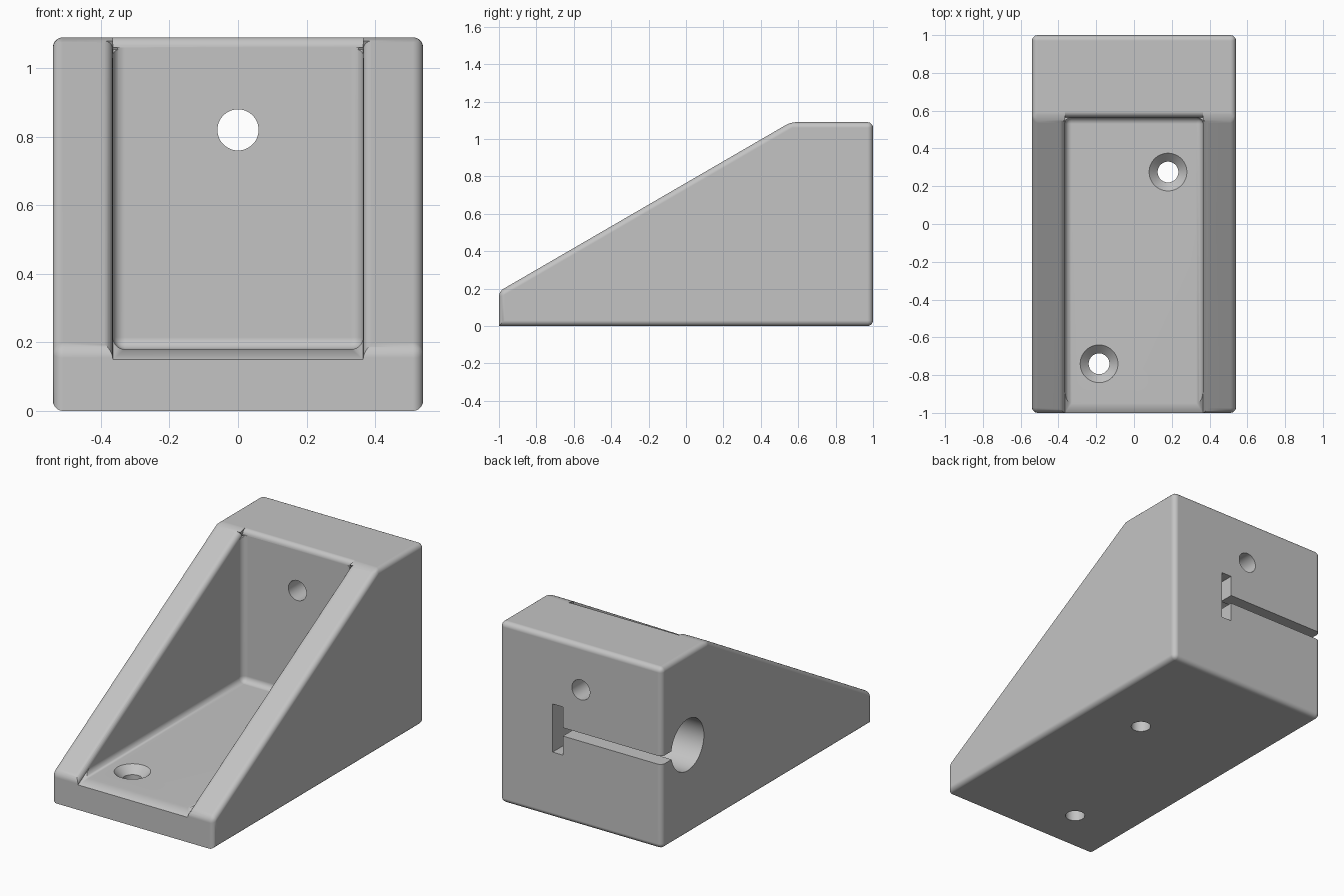
import bpy, bmesh, math
from mathutils import Matrix, Vector

if "Cube" in bpy.data.objects:
    bpy.data.objects.remove(bpy.data.objects["Cube"])

HALF_W, HEIGHT, FLOOR, LIP = 0.54, 1.09, 0.18, 0.185
SHOULDER_Y, INNER_X, ROUND = 0.56, 0.365, 0.03
SIDE_FRAME = ((0, 1, 0), (0, 0, 1), (1, 0, 0))   # profile in y-z, extruded along x


def finish(name, bm):
    bmesh.ops.recalc_face_normals(bm, faces=bm.faces)
    mesh = bpy.data.meshes.new(name)
    bm.to_mesh(mesh)
    bm.free()
    obj = bpy.data.objects.new(name, mesh)
    bpy.context.collection.objects.link(obj)
    return obj


def prism(points, start, end, axes, origin=(0, 0, 0)):
    """Extrude a 2D profile along the third axis of a frame."""
    u, v, w = (Vector(a) for a in axes)
    origin = Vector(origin)
    bm = bmesh.new()
    rings = [[bm.verts.new(origin + u * a + v * b + w * d) for a, b in points]
             for d in (start, end)]
    bm.faces.new(rings[0])
    bm.faces.new(rings[1])
    n = len(points)
    for i in range(n):
        j = (i + 1) % n
        bm.faces.new((rings[0][i], rings[0][j], rings[1][j], rings[1][i]))
    bmesh.ops.recalc_face_normals(bm, faces=bm.faces)
    return bm


def box(lo, hi):
    return prism([(lo[1], lo[2]), (hi[1], lo[2]), (hi[1], hi[2]), (lo[1], hi[2])],
                 lo[0], hi[0], SIDE_FRAME)


def round_edges(bm, width, keep=lambda e: True):
    bmesh.ops.bevel(bm, geom=[e for e in bm.edges if keep(e)], offset=width,
                    segments=5, profile=0.5, affect='EDGES')
    return bm


def cylinder(center, r1, r2, depth, axis='Z'):
    turn = {'X': Matrix.Rotation(math.pi / 2, 4, 'Y'),
            'Y': Matrix.Rotation(math.pi / 2, 4, 'X'), 'Z': Matrix()}[axis]
    bm = bmesh.new()
    bmesh.ops.create_cone(bm, cap_ends=True, segments=48, radius1=r1, radius2=r2,
                          depth=depth, matrix=Matrix.Translation(center) @ turn)
    return bm


def quarter(cx, cy, r, a0, a1, n=6):
    return [(cx + r * math.cos(math.radians(a0 + (a1 - a0) * i / n)),
             cy + r * math.sin(math.radians(a0 + (a1 - a0) * i / n))) for i in range(n + 1)]


def cut(target, bm):
    cutter = finish("cutter", bm)
    cutter.hide_render = True
    mod = target.modifiers.new("cut", 'BOOLEAN')
    mod.operation, mod.solver, mod.object = 'DIFFERENCE', 'EXACT', cutter
    bpy.context.view_layer.objects.active = target
    bpy.ops.object.modifier_apply(modifier=mod.name)
    bpy.data.objects.remove(cutter)


# Wedge body, rounded everywhere except the front bottom edge
outline = [(-1, 0), (1, 0), (1, HEIGHT), (SHOULDER_Y, HEIGHT), (-1, LIP)]
body = finish("wedge_bracket", round_edges(
    prism(outline, -HALF_W, HALF_W, SIDE_FRAME), ROUND,
    lambda e: not all(v.co.y < -0.99 and v.co.z < 0.01 for v in e.verts)))

# Open pocket with filleted floor
cut(body, round_edges(box((-INNER_X, -1.3, FLOOR), (INNER_X, 0.565, 1.4)), 0.035))

# Rounded rim along the two sloping walls
slope = math.atan2(HEIGHT - LIP, SHOULDER_Y + 1)
s, c = math.sin(slope), math.cos(slope)
half = quarter(INNER_X + ROUND, -ROUND, ROUND, 180, 90) + [(INNER_X + ROUND, 0.1)]
section = half + [(-x, z) for x, z in reversed(half)]
cut(body, prism(section, -0.2, 1.785, ((1, 0, 0), (0, -s, c), (0, c, s)), (0, -1, LIP)))

# Rounded rim at the top of the pocket's rear wall
edge = quarter(0.565 + ROUND, HEIGHT - ROUND, ROUND, 180, 90)
edge += [(0.565 + ROUND, 1.2), (0.5, 1.2), (0.5, HEIGHT - ROUND)]
cut(body, prism(edge, -INNER_X, INNER_X, SIDE_FRAME))

# Countersunk screw holes in the floor
for x, y in ((0.18, 0.275), (-0.185, -0.74)):
    cut(body, cylinder((x, y, 0.1), 0.055, 0.055, 0.6))
    cut(body, cylinder((x, y, FLOOR - 0.02), 0.055, 0.105, 0.05))

# Small hole through the rear wall
cut(body, cylinder((0, 0.8, 0.82), 0.06, 0.06, 0.8, 'Y'))

# Blind side bore, with its slot and end window in the rear face
cut(body, cylinder((-0.205, 0.756, 0.54), 0.155, 0.155, 0.79, 'X'))
cut(body, box((-0.7, 0.76, 0.51), (0.15, 1.2, 0.56)))
cut(body, box((0.12, 0.756, 0.395), (0.188, 1.2, 0.685)))

# Plain grey finish
grey = bpy.data.materials.new("plain_grey")
grey.use_nodes = True
color = (0.55, 0.55, 0.55, 1)
grey.diffuse_color = color
grey.node_tree.nodes["Principled BSDF"].inputs["Base Color"].default_value = color
body.data.materials.clear()
body.data.materials.append(grey)

# Smooth fillets, crisp cuts
bpy.ops.object.select_all(action='DESELECT')
body.select_set(True)
bpy.context.view_layer.objects.active = body
bpy.ops.object.shade_smooth_by_angle(angle=math.radians(32))
weighted = body.modifiers.new("weighted_normals", 'WEIGHTED_NORMAL')
weighted.keep_sharp = True
